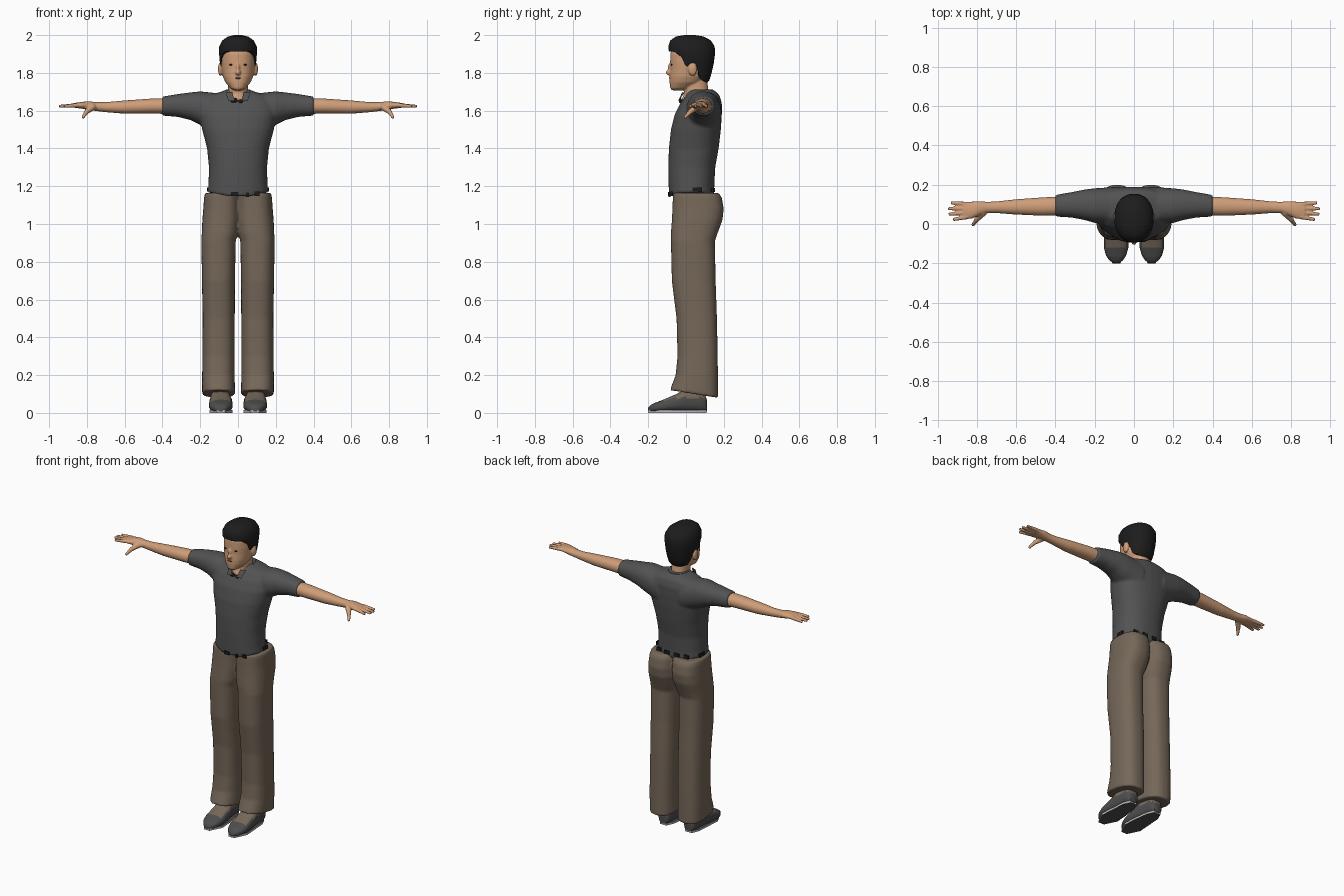
import bpy, bmesh, math
from mathutils import Matrix, Vector

cube = bpy.data.objects.get("Cube")
if cube:
    bpy.data.objects.remove(cube)


def material(name, r, g, b):
    m = bpy.data.materials.new(name)
    m.use_nodes = True
    m.diffuse_color = (r, g, b, 1)
    bsdf = m.node_tree.nodes["Principled BSDF"]
    bsdf.inputs["Base Color"].default_value = (r, g, b, 1)
    bsdf.inputs["Roughness"].default_value = 0.8
    return m


SKIN = material("skin", .62, .34, .19)
SHIRT = material("shirt grey", .085, .085, .088)
CLOTH = material("trouser brown", .18, .137, .1)
HAIR = material("hair black", .012, .012, .012)
SHOE = material("shoe grey", .075, .075, .078)
SOLE = material("sole light grey", .5, .5, .5)
LIP = material("lip brown", .22, .09, .06)


def loft(bm, axis, rings, power=2.2, n=32, sign=1, caps=True):
    """Rings are (position along axis, low a, high a, low b, high b)."""
    loops = []
    for t, a0, a1, b0, b1 in rings:
        loop = []
        for i in range(n):
            w = 2 * math.pi * (i + .5) / n
            c, s = math.cos(w), math.sin(w)
            a = (a0 + a1) / 2 + (a1 - a0) / 2 * math.copysign(abs(c) ** (2 / power), c)
            b = (b0 + b1) / 2 + (b1 - b0) / 2 * math.copysign(abs(s) ** (2 / power), s)
            p = {0: (t, a, b), 1: (a, t, b), 2: (a, b, t)}[axis]
            loop.append(bm.verts.new((p[0] * sign, p[1], p[2])))
        loops.append(loop)
    for low, high in zip(loops, loops[1:]):
        for i in range(n):
            j = (i + 1) % n
            bm.faces.new((low[i], low[j], high[j], high[i]))
    if caps:
        bm.faces.new(loops[0])
        bm.faces.new(loops[-1])


def rod(bm, start, end, r1, r2):
    a, b = Vector(start), Vector(end)
    turn = (b - a).to_track_quat('Z', 'Y').to_matrix().to_4x4()
    bmesh.ops.create_cone(bm, cap_ends=True, segments=12, radius1=r1, radius2=r2,
                          depth=(b - a).length, matrix=Matrix.Translation((a + b) / 2) @ turn)


def ball(bm, centre, size):
    bmesh.ops.create_uvsphere(bm, u_segments=20, v_segments=12, radius=1,
                              matrix=Matrix.Translation(centre) @ Matrix.Diagonal((*size, 1)))


def finish(bm, name, mats, mirror=False, voxel=0, smooth=3, angle=50):
    bmesh.ops.recalc_face_normals(bm, faces=bm.faces[:])
    mesh = bpy.data.meshes.new(name)
    bm.to_mesh(mesh)
    bm.free()
    ob = bpy.data.objects.new(name, mesh)
    bpy.context.collection.objects.link(ob)
    for m in mats:
        mesh.materials.append(m)
    bpy.ops.object.select_all(action='DESELECT')
    ob.select_set(True)
    bpy.context.view_layer.objects.active = ob
    bpy.ops.object.shade_smooth_by_angle(angle=math.radians(angle))
    if mirror:
        ob.modifiers.new("mirror", 'MIRROR').use_mirror_merge = False
    if voxel:
        blend = ob.modifiers.new("blend", 'REMESH')
        blend.mode = 'VOXEL'
        blend.voxel_size = voxel
        blend.use_smooth_shade = True
        relax = ob.modifiers.new("relax", 'SMOOTH')
        relax.factor = .5
        relax.iterations = smooth
    return ob


def upright(rows):
    """Symmetric rings from (z, half width, front, back)."""
    return [(z, -h, h, y0, y1) for z, h, y0, y1 in rows]


# Trousers: two legs blended at the hips
bm = bmesh.new()
loft(bm, 2, [(.08, .015, .19, -.085, .17), (.2, .018, .19, -.055, .169), (.3, .018, .188, -.045, .168),
             (.5, .017, .187, -.05, .164), (.7, .016, .191, -.075, .157), (.91, .012, .194, -.08, .153),
             (.95, 0, .192, -.08, .167), (1.02, -.01, .189, -.075, .193), (1.08, -.01, .184, -.072, .2),
             (1.14, -.01, .18, -.07, .19), (1.165, -.01, .175, -.068, .172)], 2.5)
for v in bm.verts:
    if v.co.z < .1:
        v.co.z += .16 * (.17 - v.co.y)
finish(bm, "trousers", [CLOTH], mirror=True, voxel=.008)

# Shirt: body and both sleeves
bm = bmesh.new()
loft(bm, 2, upright([(1.135, .162, -.09, .15), (1.2, .157, -.092, .15), (1.3, .154, -.094, .155),
                     (1.4, .164, -.091, .173), (1.5, .19, -.08, .185), (1.58, .205, -.06, .19),
                     (1.64, .2, -.03, .19), (1.68, .16, 0, .178), (1.7, .09, .01, .16),
                     (1.712, .06, .02, .14)]), 2.3)
for v in bm.verts:
    if v.co.z < 1.15:
        v.co.z += .2 * abs(v.co.x)
for s in (1, -1):
    loft(bm, 0, [(.08, 0, .19, 1.48, 1.69), (.2, .005, .182, 1.525, 1.702), (.25, .02, .176, 1.55, 1.697),
                 (.32, .033, .162, 1.567, 1.688), (.402, .038, .148, 1.574, 1.674)], sign=s)
finish(bm, "shirt", [SHIRT], voxel=.009)

# Arms with hands
bm = bmesh.new()
loft(bm, 0, [(.37, .045, .14, 1.583, 1.667), (.46, .042, .136, 1.584, 1.664), (.6, .048, .126, 1.584, 1.654),
             (.7, .056, .115, 1.592, 1.645), (.75, .056, .113, 1.598, 1.645), (.79, .043, .116, 1.604, 1.65),
             (.83, .026, .114, 1.611, 1.646), (.87, .026, .113, 1.616, 1.64)], 2.1)
for y0, x, y in ((.036, .922, .022), (.058, .945, .05), (.08, .948, .078), (.102, .934, .108)):
    rod(bm, (.85, y0, 1.629), (x, y, 1.623), .012, .008)
rod(bm, (.765, .06, 1.622), (.805, .02, 1.592), .018, .013)
rod(bm, (.8, .024, 1.596), (.823, -.008, 1.562), .013, .008)
arms = finish(bm, "arms_and_hands", [SKIN], voxel=.005, smooth=2)
arms.modifiers.new("mirror", 'MIRROR').use_mirror_merge = False

# Head, neck, ears and nose
bm = bmesh.new()
loft(bm, 2, upright([(1.6, .06, -.005, .13), (1.66, .054, -.022, .128), (1.69, .052, -.01, .122),
                     (1.77, .052, -.01, .11)]))
loft(bm, 2, upright([(1.708, .022, -.075, -.01), (1.72, .042, -.084, .03), (1.75, .067, -.087, .085),
                     (1.78, .08, -.087, .112), (1.82, .087, -.083, .125), (1.86, .091, -.084, .135),
                     (1.9, .091, -.083, .138), (1.95, .076, -.07, .12), (1.98, .04, -.03, .08)]))
for s in (1, -1):
    ball(bm, (s * .093, .035, 1.82), (.013, .023, .036))
ball(bm, (0, -.085, 1.802), (.015, .022, .016))
ball(bm, (0, -.08, 1.825), (.01, .017, .03))
finish(bm, "head", [SKIN], voxel=.005, smooth=2)

# Hair cap trimmed to a stepped hairline
LINE = [(-.06, 1.912), (-.02, 1.88), (0, 1.825), (.015, 1.83), (.05, 1.845), (.07, 1.77), (.12, 1.742)]


def hairline(y):
    if y <= LINE[0][0]:
        return LINE[0][1]
    for (ya, za), (yb, zb) in zip(LINE, LINE[1:]):
        if y <= yb:
            return za + (zb - za) * (y - ya) / (yb - ya)
    return LINE[-1][1]


bm = bmesh.new()
loft(bm, 2, upright([(1.72, .06, .03, .11), (1.76, .076, -.05, .124), (1.8, .089, -.07, .136),
                     (1.85, .096, -.085, .147), (1.9, .1, -.091, .154), (1.94, .1, -.094, .152),
                     (1.972, .083, -.083, .132), (1.992, .055, -.055, .095), (2, .02, -.01, .05)]), n=48)
for v in bm.verts:
    v.co.z = max(v.co.z, hairline(v.co.y))
finish(bm, "hair", [HAIR], angle=40)

# Eyes and mouth
bm = bmesh.new()
ball(bm, (.037, -.076, 1.843), (.012, .004, .004))
finish(bm, "eyes", [HAIR], mirror=True)
bm = bmesh.new()
ball(bm, (0, -.086, 1.772), (.016, .004, .004))
finish(bm, "mouth", [LIP])

# Collar band, folded points and dark neck opening
bm = bmesh.new()
loft(bm, 2, upright([(1.675, .082, -.018, .162), (1.712, .062, -.002, .142)]), caps=False)
for v in bm.verts:
    v.co.z -= .25 * max(0, .06 - v.co.y)
finish(bm, "collar_band", [SHIRT])
bm = bmesh.new()
corners = [bm.verts.new(p) for p in ((.03, -.02, 1.698), (.065, -.008, 1.695), (.05, -.04, 1.65), (.02, -.04, 1.655))]
bm.faces.new(corners)
finish(bm, "collar_points", [SHIRT], mirror=True)
bm = bmesh.new()
ball(bm, (-.022, -.03, 1.655), (.02, .008, .013))
ball(bm, (.014, -.03, 1.65), (.012, .008, .01))
finish(bm, "neck_opening", [HAIR])

# Belt patches around the waist
bm = bmesh.new()
for x, y, z, w, d in ((-.018, -.09, 1.158, .04, .01), (.05, -.087, 1.155, .016, .01), (.1, -.077, 1.16, .026, .01),
                      (-.1, .139, 1.18, .034, .012), (-.035, .149, 1.18, .036, .01), (.035, .149, 1.18, .036, .01),
                      (.1, .139, 1.18, .034, .012), (.158, .06, 1.182, .01, .05), (-.158, .06, 1.182, .01, .05)):
    bmesh.ops.create_cube(bm, size=1, matrix=Matrix.Translation((x, y, z)) @ Matrix.Diagonal((w, d, .022, 1)))
finish(bm, "belt_patches", [HAIR], angle=30)

# Shoes with socks showing at the instep
bm = bmesh.new()
loft(bm, 1, [(-.2, .078, .104, .006, .028), (-.185, .056, .126, .005, .044), (-.16, .04, .143, .005, .055),
             (-.12, .028, .154, .005, .07), (-.05, .03, .152, .005, .1), (0, .042, .145, .005, .13),
             (.07, .048, .14, .005, .13), (.1, .055, .132, .005, .1), (.11, .065, .122, .008, .07)], 2.5)
for f in bm.faces:
    c = f.calc_center_median()
    f.material_index = int(c.z > .075 and c.y > -.11)
finish(bm, "shoes", [SHOE, CLOTH], mirror=True)

# Soles with a light rim
bm = bmesh.new()
outline = [(.09, -.2, .02), (.09, -.12, .06), (.09, -.03, .054), (.093, .06, .045), (.093, .108, .024)]
rim = [(x + w, y) for x, y, w in outline] + [(x - w, y) for x, y, w in reversed(outline)]
base = bm.faces.new([bm.verts.new((x, y, 0)) for x, y in rim])
top = bmesh.ops.extrude_face_region(bm, geom=[base])["geom"]
bmesh.ops.translate(bm, vec=(0, 0, .014), verts=[g for g in top if isinstance(g, bmesh.types.BMVert)])
bm.normal_update()
for f in bm.faces:
    f.material_index = int(abs(f.normal.z) > .5)
finish(bm, "soles", [SOLE, SHOE], mirror=True, angle=30)
